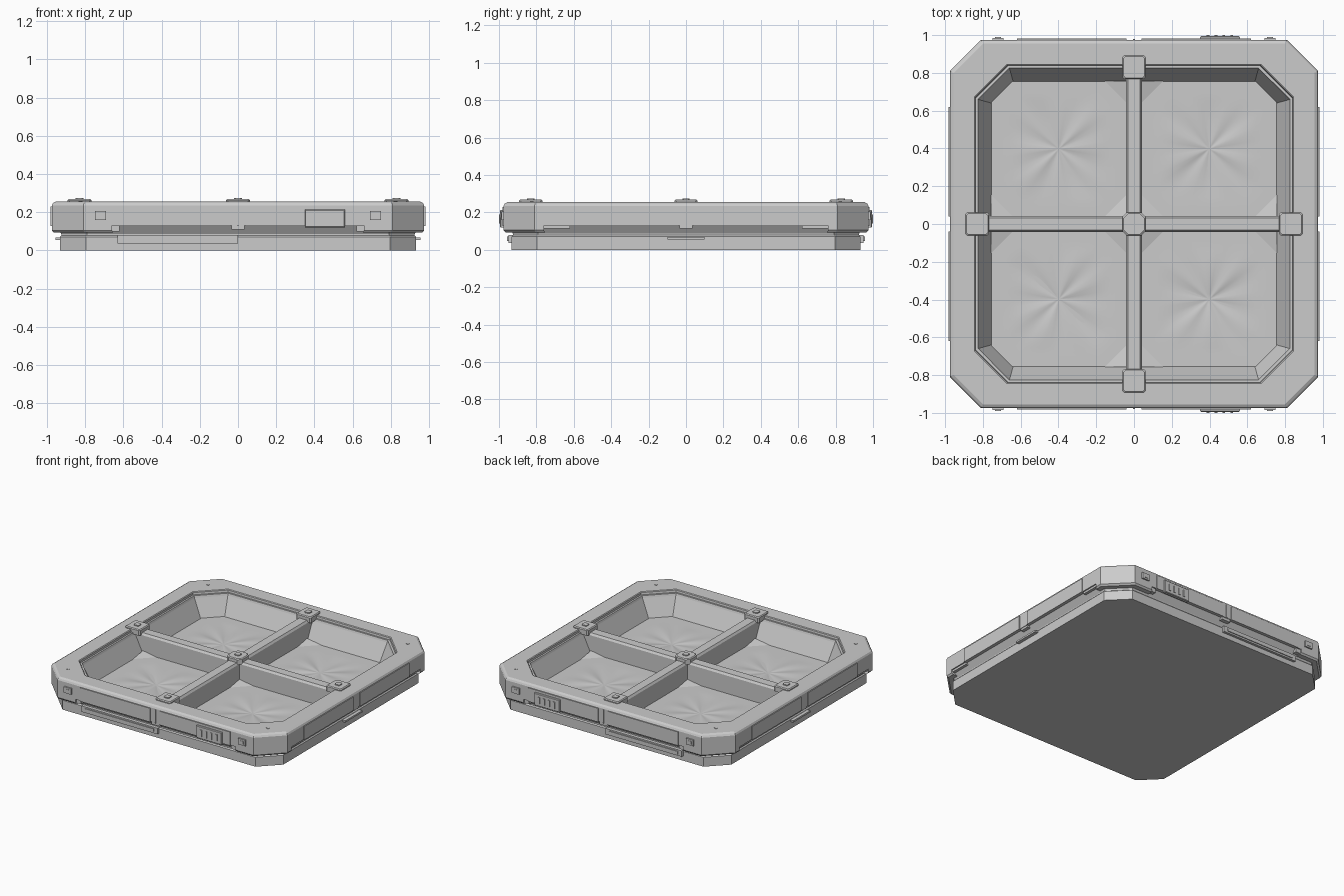
import bpy, bmesh, math
from mathutils import Vector

if "Cube" in bpy.data.objects:
    bpy.data.objects.remove(bpy.data.objects["Cube"])

grey = bpy.data.materials.new("light_grey")
grey.diffuse_color = (0.6, 0.6, 0.6, 1)
grey.use_nodes = True
grey.node_tree.nodes["Principled BSDF"].inputs["Base Color"].default_value = grey.diffuse_color


def finish(name, bm, smooth=False):
    bmesh.ops.recalc_face_normals(bm, faces=bm.faces)
    me = bpy.data.meshes.new(name)
    bm.to_mesh(me)
    bm.free()
    me.materials.append(grey)
    ob = bpy.data.objects.new(name, me)
    bpy.context.collection.objects.link(ob)
    if smooth:
        me.shade_smooth()
    return ob


def octagon(h, c):
    a = h - c
    return [(a, -h), (h, -a), (h, a), (a, h), (-a, h), (-h, a), (-h, -a), (-a, -h)]


def loft(bm, rings):
    """Skin a stack of equal-length rings and cap both ends."""
    vs = [[bm.verts.new(p) for p in r] for r in rings]
    n = len(vs[0])
    for lo, hi in zip(vs, vs[1:]):
        for i in range(n):
            bm.faces.new((lo[i], lo[(i + 1) % n], hi[(i + 1) % n], hi[i]))
    bm.faces.new(vs[0])
    bm.faces.new(vs[-1])


def box(bm, x0, x1, y0, y1, z0, z1):
    x0, x1 = sorted((x0, x1))
    y0, y1 = sorted((y0, y1))
    loft(bm, [[(x0, y0, z), (x1, y0, z), (x1, y1, z), (x0, y1, z)] for z in (z0, z1)])


def prism(bm, pts, z0, z1):
    loft(bm, [[(x, y, z) for x, y in pts] for z in (z0, z1)])


SIGNS = [(1, 1), (-1, 1), (-1, -1), (1, -1)]

# Tray: plinth, undercut, frame, stepped rim and sloping inner walls
profile = [(.932, .135, 0), (.932, .135, .07), (.925, .135, .078), (.925, .135, .086),
           (.955, .155, .13), (.975, .165, .13), (.975, .165, .235), (.969, .163, .247),
           (.955, .155, .255), (.845, .172, .255), (.84, .17, .25), (.838, .17, .235),
           (.825, .165, .235), (.82, .162, .22), (.755, .115, .085)]
bm = bmesh.new()
loft(bm, [[(x, y, z) for x, y in octagon(h, c)] for h, c, z in profile])
finish("tray", bm)

# Corner skirts hanging below the frame
bm = bmesh.new()
skirt = [(.66, .975), (.81, .975), (.975, .81), (.975, .76), (.91, .76), (.91, .78), (.78, .91), (.66, .91)]
for sx, sy in SIGNS:
    low = [(x * sx * .99, y * sy * .99, .093) for x, y in skirt]
    loft(bm, [low, [(x * sx, y * sy, .105) for x, y in skirt],
              [(x * sx, y * sy, .14) for x, y in skirt]])
finish("corner_skirts", bm)

# Dividing cross with bevelled top edges
bm = bmesh.new()
section = [(-.042, .085), (-.042, .225), (-.032, .24), (.032, .24), (.042, .225), (.042, .085)]
loft(bm, [[(o, y, z) for o, z in section] for y in (-.83, .83)])
loft(bm, [[(x, o, z) for o, z in section] for x in (-.83, .83)])
finish("divider_cross", bm)

# Clips over the divider ends and crossing, each with a small raised key
bm = bmesh.new()
for cx, cy in [(0, 0), (0, .83), (0, -.83), (.83, 0), (-.83, 0)]:
    chamfer = .025 if (cx, cy) == (0, 0) else .01
    shape = lambda h: [(cx + x, cy + y) for x, y in octagon(h, chamfer)]
    loft(bm, [[(x, y, z) for x, y in shape(h)]
              for h, z in ((.062, .225), (.062, .262), (.056, .268))])
    prism(bm, [(cx + x, cy + y) for x, y in octagon(.02, .006)], .266, .275)
finish("divider_clips", bm)

# Crumpled floor pads, one per compartment
bm = bmesh.new()
for q, (sx, sy) in enumerate(SIGNS):
    N, R = 64, 14
    outline = [Vector(p) for p in octagon(.357, .11)]
    rings = []
    for k in range(1, R + 1):
        t = k / R
        ring = []
        for i in range(N):
            s = i / N * 8
            j = int(s)
            p = outline[j].lerp(outline[(j + 1) % 8], s - j) * t
            a = math.atan2(p.y, p.x)
            crease = .006 * math.sin(5 * a + q) * math.sin(3 * a + 2 * q)
            z = .092 + crease * math.sin(math.pi * min(1, t * 1.3)) - .007 * (1 - t) ** 3
            ring.append(bm.verts.new((sx * .398 + p.x, sy * .398 + p.y, z)))
        rings.append(ring)
    mid = bm.verts.new((sx * .398, sy * .398, .085))
    for i in range(N):
        n = (i + 1) % N
        bm.faces.new((mid, rings[0][i], rings[0][n]))
        for lo, hi in zip(rings, rings[1:]):
            bm.faces.new((lo[i], hi[i], hi[n], lo[n]))
finish("floor_pads", bm, True)

# Sloped gussets where the floor meets the dividers
bm = bmesh.new()
for sx, sy in SIGNS:
    for cx, cy, dx, dy in [(.04, .04, 1, 1), (.04, .757, 1, -1), (.757, .04, -1, 1)]:
        a, b, c, d = [bm.verts.new((sx * x, sy * y, z)) for x, y, z in
                      ((cx, cy, .112), (cx + dx * .115, cy, .092),
                       (cx, cy + dy * .115, .092), (cx, cy, .08))]
        for f in ((a, b, c), (a, b, d), (a, c, d), (b, c, d)):
            bm.faces.new(f)
finish("floor_gussets", bm)

# Thin cover panels, centre ribs and lower tabs on all four sides
bm = bmesh.new()
for s in (1, -1):
    for m in (1, -1):
        box(bm, m * .04, m * .62, s * .96, s * .981, .128, .23)
        box(bm, s * .96, s * .981, m * .04, m * .62, .128, .23)
        box(bm, m * .62, m * .66, s * .93, s * .966, .1, .14)
        box(bm, s * .93, s * .966, m * .62, m * .76, .115, .14)
    box(bm, -.005, .005, s * .96, s * .98, .13, .23)
    box(bm, -.035, .035, s * .93, s * .97, .11, .15)
    box(bm, s * .93, s * .97, -.035, .035, .115, .145)
finish("side_panels", bm)

# Vent housings with raised slats, front and back
bm = bmesh.new()
for s in (1, -1):
    loft(bm, [[(x, s * y, z) for x, z in ((.35 + i, .12 + i), (.56 - i, .12 + i),
                                          (.56 - i, .213 - i), (.35 + i, .213 - i))]
              for y, i in ((.97, 0), (.99, 0), (.994, .004))])
    for k in range(4):
        x = .385 + k * .042
        box(bm, x, x + .014, s * .98, s * 1.0, .142, .19)
finish("vents", bm)

# Small latches beside the corners
bm = bmesh.new()
for sx, sy in SIGNS:
    box(bm, sx * .69, sx * .75, sy * .96, sy * .986, .16, .205)
    box(bm, sx * .705, sx * .735, sy * .97, sy * .989, .172, .193)
finish("latches", bm)

# Label strips on the plinth
bm = bmesh.new()
for s in (1, -1):
    box(bm, -.63, 0, s * .92, s * .95, .036, .08)
    box(bm, -.6, -.03, s * .93, s * .956, .048, .07)
    box(bm, s * .92, s * .957, -.1, .1, .055, .068)
finish("plinth_strips", bm)

# Corner studs on the frame top
bm = bmesh.new()
for sx, sy in SIGNS:
    prism(bm, [(sx * .825 + x, sy * .825 + y) for x, y in octagon(.01, .004)], .25, .258)
finish("corner_studs", bm)
